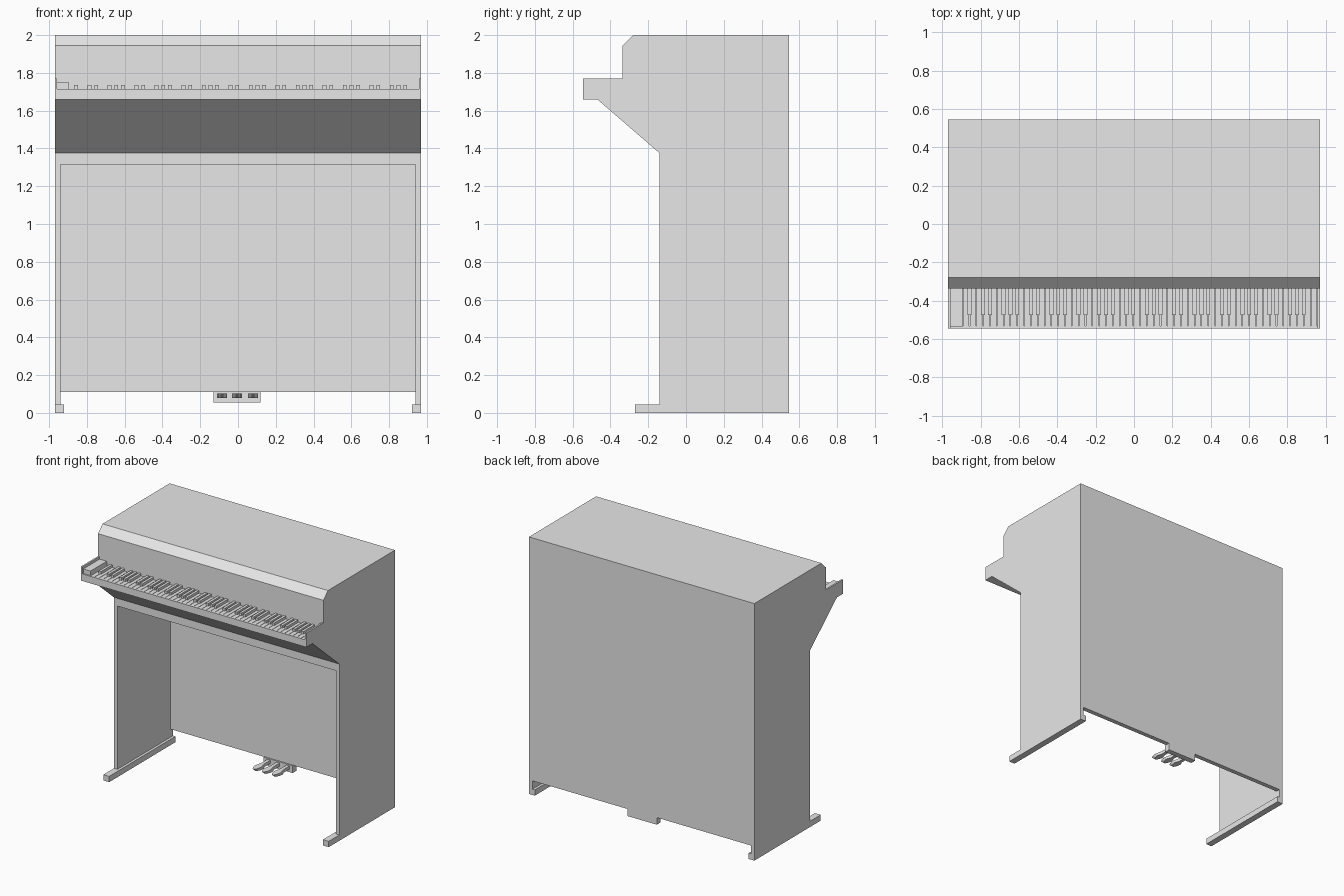
import bpy
import bmesh
from mathutils import Vector

cube = bpy.data.objects.get("Cube")
if cube:
    bpy.data.objects.remove(cube, do_unlink=True)

grey = bpy.data.materials.new("plain grey")
grey.use_nodes = True
grey.diffuse_color = (0.8, 0.8, 0.8, 1)
grey.node_tree.nodes["Principled BSDF"].inputs["Base Color"].default_value = (0.8, 0.8, 0.8, 1)


def add_box(bm, x0, x1, y0, y1, z0, z1):
    low, high = Vector((x0, y0, z0)), Vector((x1, y1, z1))
    for v in bmesh.ops.create_cube(bm, size=1)["verts"]:
        v.co = (low + high) / 2 + v.co * (high - low)


def add_prism(bm, points, offset):
    """Extrude a closed outline along the offset."""
    face = bm.faces.new([bm.verts.new(p) for p in points])
    moved = bmesh.ops.extrude_face_region(bm, geom=[face], use_keep_orig=True)["geom"]
    top = [v for v in moved if isinstance(v, bmesh.types.BMVert)]
    bmesh.ops.translate(bm, verts=top, vec=offset)


def finish(bm, name):
    bmesh.ops.recalc_face_normals(bm, faces=bm.faces)
    mesh = bpy.data.meshes.new(name)
    bm.to_mesh(mesh)
    bm.free()
    mesh.materials.append(grey)
    obj = bpy.data.objects.new(name, mesh)
    bpy.context.collection.objects.link(obj)
    return obj


def box(name, *bounds):
    bm = bmesh.new()
    add_box(bm, *bounds)
    return finish(bm, name)


W = 0.97        # half width of the cabinet
BACK = 0.545
PANEL = -0.335  # front of the upper panel
KEY_TOP = 1.715

# Cabinet: side silhouette extruded over the full width
silhouette = [(BACK, 0), (BACK, 2), (-0.28, 2), (PANEL, 1.945), (PANEL, 1.77),
              (-BACK, 1.77), (-BACK, 1.66), (-0.47, 1.66), (-0.14, 1.375),
              (-0.14, 0.045), (-0.27, 0.045), (-0.27, 0)]
bm = bmesh.new()
add_prism(bm, [(-W, y, z) for y, z in silhouette], (2 * W, 0, 0))
cabinet = finish(bm, "cabinet")

# Hollows: knee space, gap below the back, key recess and key trench
cutters = [
    box("knee_space", -0.94, 0.94, -1, 0.51, -0.5, 1.315),
    box("gap_below_back", -0.94, 0.94, 0.4, 1, -0.5, 0.11),
    box("key_recess", -0.957, 0.957, -0.7, PANEL, KEY_TOP, 1.85),
    box("key_trench", -0.957, 0.957, -0.533, PANEL, 1.69, 1.8),
]
for cutter in cutters:
    cutter.hide_render = True
    cut = cabinet.modifiers.new(cutter.name, "BOOLEAN")
    cut.operation = "DIFFERENCE"
    cut.solver = "EXACT"
    cut.object = cutter
bpy.context.view_layer.update()
graph = bpy.context.evaluated_depsgraph_get()
carved = bpy.data.meshes.new_from_object(cabinet.evaluated_get(graph))
cabinet.modifiers.clear()
cabinet.data = carved
for cutter in cutters:
    bpy.data.objects.remove(cutter, do_unlink=True)

# Feet: runners along the inside of each side panel
for side, name in ((-1, "right_foot"), (1, "left_foot")):
    inner, outer = sorted((side * 0.92, side * 0.945))
    box(name, inner, outer, -0.27, BACK, 0, 0.045)

# Control block at the low end of the keyboard
box("control_block", -0.957, -0.895, -0.535, PANEL, 1.69, 1.75)

# Keyboard: 52 white keys, with black keys between them
START, END, COUNT = -0.893, 0.956, 52
pitch = (END - START) / COUNT
white, black = bmesh.new(), bmesh.new()
for i in range(COUNT):
    x = START + i * pitch
    add_box(white, x + 0.0015, x + pitch - 0.0015, -0.535, PANEL, 1.685, KEY_TOP)
    if i % 7 in (0, 2, 3, 5, 6) and i < COUNT - 1:
        edge = x + pitch
        add_box(black, edge - 0.01, edge + 0.01, -0.475, PANEL, 1.69, 1.735)
finish(white, "white_keys")
finish(black, "black_keys")

# Pedal box and three pointed pedals with undercut tips
box("pedal_box", -0.13, 0.12, 0.5, BACK, 0.055, 0.112)
half = [(0.013, 0.505), (0.013, 0.43), (0.026, 0.37), (0.02, 0.335), (0.006, 0.31)]
outline = half + [(-x, y) for x, y in reversed(half)]
for x0, name in ((-0.085, "right_pedal"), (-0.005, "middle_pedal"), (0.08, "left_pedal")):
    bm = bmesh.new()
    add_prism(bm, [(x0 + x, y, 0.078) for x, y in outline], (0, 0, 0.025))
    for v in bm.verts:
        if v.co.z < 0.09 and v.co.y < 0.4:
            v.co.y += 0.03
    finish(bm, name)
